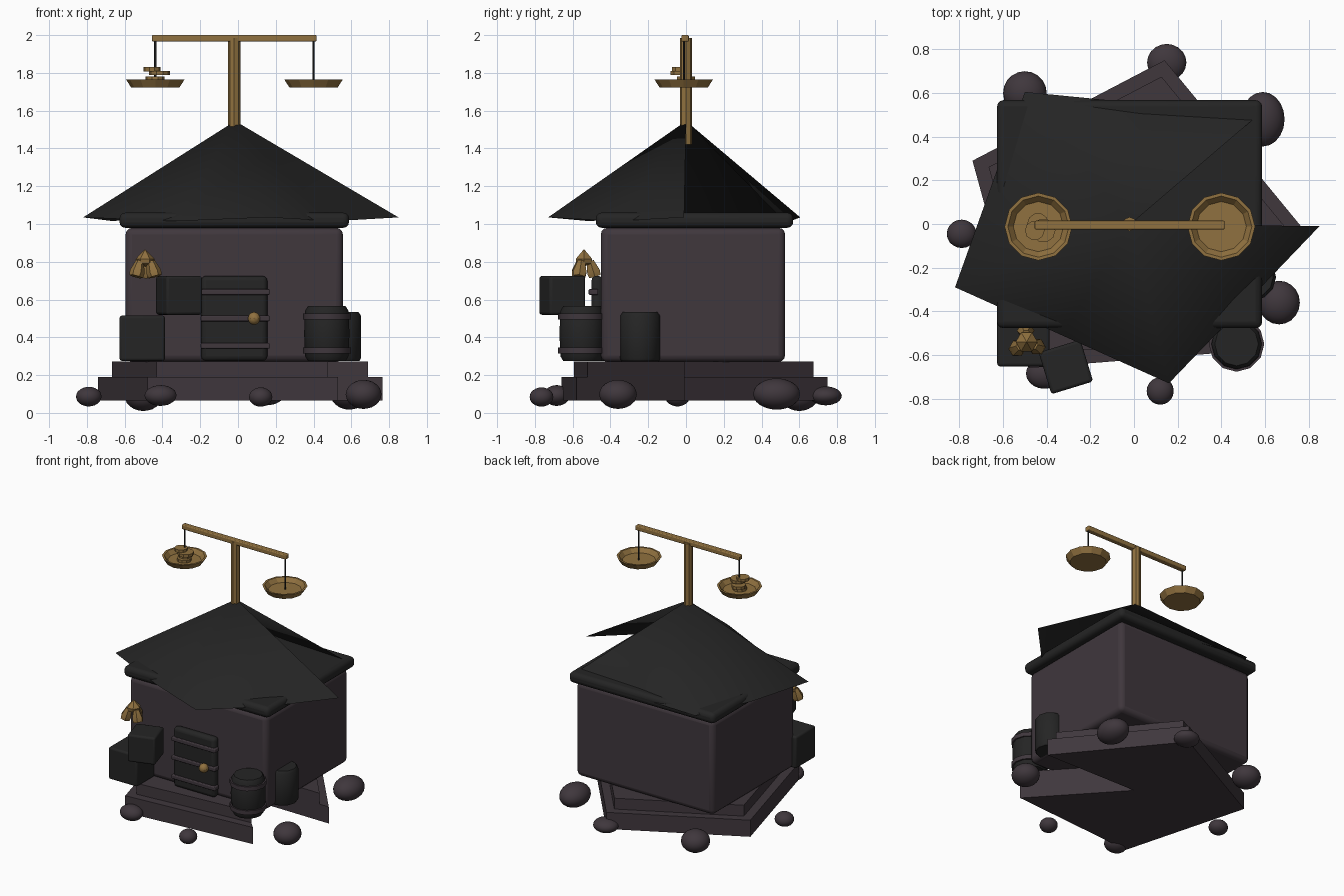
import bpy, bmesh, math
from mathutils import Matrix, Vector

old = bpy.data.objects.get("Cube")
if old:
    bpy.data.objects.remove(old)


def material(name, rgb):
    m = bpy.data.materials.new(name)
    m.use_nodes = True
    m.diffuse_color = (*rgb, 1)
    m.node_tree.nodes["Principled BSDF"].inputs["Base Color"].default_value = (*rgb, 1)
    return m


STONE = material("purple_stone", (0.05, 0.038, 0.046))
DARK = material("charcoal", (0.018, 0.018, 0.018))
GOLD = material("old_gold", (0.28, 0.165, 0.05))


def finish(name, bm, mat, loc=(0, 0, 0), rot=(0, 0, 0), bevel=0, smooth=35, recalc=True):
    if recalc:
        bmesh.ops.recalc_face_normals(bm, faces=bm.faces)
    mesh = bpy.data.meshes.new(name)
    bm.to_mesh(mesh)
    bm.free()
    mesh.materials.append(mat)
    ob = bpy.data.objects.new(name, mesh)
    bpy.context.collection.objects.link(ob)
    ob.location, ob.rotation_euler = loc, rot
    if bevel:
        mod = ob.modifiers.new("Rounded edges", "BEVEL")
        mod.width, mod.segments = bevel, 3
    for other in bpy.context.selected_objects:
        other.select_set(False)
    bpy.context.view_layer.objects.active = ob
    ob.select_set(True)
    bpy.ops.object.shade_smooth_by_angle(angle=math.radians(smooth))
    return ob


def box(name, mat, center, size, bevel=0.0, turn=0.0):
    bm = bmesh.new()
    bmesh.ops.create_cube(bm, size=1)
    bmesh.ops.scale(bm, vec=size, verts=bm.verts)
    return finish(name, bm, mat, center, (0, 0, turn), bevel)


def lathe(name, mat, profile, loc, sides=12, rot=(0, 0, 0), smooth=35):
    """Spin a (radius, height) profile around z."""
    bm = bmesh.new()
    verts = [bm.verts.new((r, 0, z)) for r, z in profile]
    edges = [bm.edges.new(pair) for pair in zip(verts, verts[1:])]
    bmesh.ops.spin(bm, geom=verts + edges, cent=(0, 0, 0), axis=(0, 0, 1),
                   angle=math.tau, steps=sides, use_duplicate=False)
    bmesh.ops.remove_doubles(bm, verts=bm.verts, dist=1e-4)
    return finish(name, bm, mat, loc, rot, smooth=smooth)


def drum(name, mat, radius, low, high, xy, sides=12):
    return lathe(name, mat, [(0, low), (radius, low), (radius, high), (0, high)], (*xy, 0), sides)


def notched_slab(name, corners, scale, low, high):
    """Five-cornered plinth with a wedge cut in to its middle."""
    bm = bmesh.new()
    ring = [bm.verts.new((x * scale, y * scale, low)) for x, y in corners]
    face = bm.faces.new([bm.verts.new((0, 0, low))] + ring)
    up = bmesh.ops.extrude_face_region(bm, geom=[face])["geom"]
    bmesh.ops.translate(bm, vec=(0, 0, high - low),
                        verts=[v for v in up if isinstance(v, bmesh.types.BMVert)])
    return finish(name, bm, STONE)


# Plinth
plinth = [(0.765, -0.01), (0.14, 0.75), (-0.74, 0.29), (-0.48, -0.66), (0.53, -0.58)]
notched_slab("lower_plinth", plinth, 1.0, 0.065, 0.19)
notched_slab("upper_plinth", plinth, 0.9, 0.19, 0.272)

# House body and eaves
box("house_walls", STONE, (-0.02, 0.037, 0.625), (1.15, 0.975, 0.71), 0.035)
box("eaves_slab", DARK, (-0.02, 0.045, 1.02), (1.215, 1.045, 0.08), 0.03)

# Open-sided roof shell, with slightly sagging edges
bm = bmesh.new()
tips = [Vector(p) for p in ((0.85, -0.01, 1.035), (0.16, -0.73, 1.035), (-0.82, -0.29, 1.035),
                            (-0.5, 0.605, 1.035), (0.57, 0.5, 1.035))]
rim = [tips[0]]
for a, b in zip(tips, tips[1:]):
    rim += [(a + b) / 2 - Vector((0, 0, 0.02)), b]
apex = bm.verts.new((-0.015, 0, 1.545))
rim = [bm.verts.new(p) for p in rim]
for a, b in zip(rim, rim[1:]):
    bm.faces.new((apex, b, a))
finish("roof", bm, DARK, smooth=60, recalc=False)

# Rocks around the plinth: centre and radii
rocks = [((0.15, 0.74, 0.09), (0.09, 0.085, 0.05)), ((-0.5, 0.6, 0.09), (0.1, 0.1, 0.08)),
         ((0.59, 0.48, 0.1), (0.1, 0.125, 0.083)), ((-0.79, -0.045, 0.086), (0.068, 0.065, 0.052)),
         ((0.665, -0.36, 0.098), (0.095, 0.1, 0.077)), ((0.12, -0.765, 0.084), (0.062, 0.063, 0.051)),
         ((-0.41, -0.685, 0.092), (0.085, 0.07, 0.055))]
for center, radii in rocks:
    bm = bmesh.new()
    bmesh.ops.create_icosphere(bm, subdivisions=3, radius=1)
    bmesh.ops.scale(bm, vec=radii, verts=bm.verts)
    finish("rock", bm, STONE, center, smooth=60)

# Door with bands and knob
box("door", DARK, (-0.02, -0.47, 0.5), (0.35, 0.06, 0.45), 0.025)
for z in (0.355, 0.5, 0.64):
    box("door_band", STONE, (-0.015, -0.49, z), (0.365, 0.05, 0.03), 0.006)
bm = bmesh.new()
bmesh.ops.create_uvsphere(bm, u_segments=10, v_segments=8, radius=0.034)
finish("door_knob", bm, GOLD, (0.085, -0.53, 0.5))

# Crates
box("lower_crate", DARK, (-0.507, -0.535, 0.395), (0.24, 0.235, 0.24), 0.014)
box("upper_crate", DARK, (-0.312, -0.655, 0.622), (0.2, 0.2, 0.205), 0.014, math.radians(17))

# Barrels
barrel = [(0, 0.275), (0.1, 0.275), (0.115, 0.3), (0.12, 0.42), (0.115, 0.54), (0.1, 0.565), (0, 0.565)]
lathe("front_barrel", DARK, barrel, (0.47, -0.55, 0))
for z in (0.33, 0.51):
    drum("barrel_hoop", STONE, 0.127, z - 0.016, z + 0.016, (0.47, -0.55))
lathe("side_barrel", DARK, [(0, 0.275), (0.1, 0.275), (0.108, 0.29), (0.108, 0.515), (0.095, 0.533), (0, 0.533)],
      (0.543, -0.243, 0))

# Hanging cluster of bells beside the door
bell = [(0, -0.045), (0.036, -0.045), (0.04, -0.02), (0.022, 0.04), (0, 0.04)]
for angle in (215, 335, 95):
    a = math.radians(angle)
    tilt = Matrix.Rotation(0.3, 3, Vector((math.sin(a), -math.cos(a), 0))).to_euler()
    lathe("bell", GOLD, bell, (-0.492 + 0.045 * math.cos(a), -0.54 + 0.045 * math.sin(a), 0.765), 6, tilt)
lathe("bell_cap", GOLD, [(0, 0.775), (0.045, 0.79), (0.05, 0.815), (0, 0.867)], (-0.492, -0.54, 0), 6)

# Balance: post, beam, hangers and dishes
drum("balance_post", GOLD, 0.032, 1.42, 1.985, (-0.02, 0), 8)
box("balance_beam", GOLD, (-0.02, -0.005, 1.983), (0.87, 0.04, 0.034), 0.006)
dish = [(0, 1.722), (0.127, 1.722), (0.155, 1.765), (0.14, 1.765), (0.115, 1.735), (0, 1.735)]
for x in (-0.438, 0.4):
    drum("hanger_rod", DARK, 0.006, 1.73, 1.97, (x, -0.01), 6)
    lathe("balance_dish", GOLD, dish, (x, -0.012, 0), smooth=20)

# Coins in one dish
for x, y, z, r in ((-0.435, -0.02, 1.745, 0.05), (-0.44, 0.0, 1.77, 0.05),
                   (-0.415, -0.03, 1.8, 0.055), (-0.455, -0.03, 1.82, 0.045)):
    drum("coin", GOLD, r, z - 0.012, z + 0.01, (x, y), 10)
